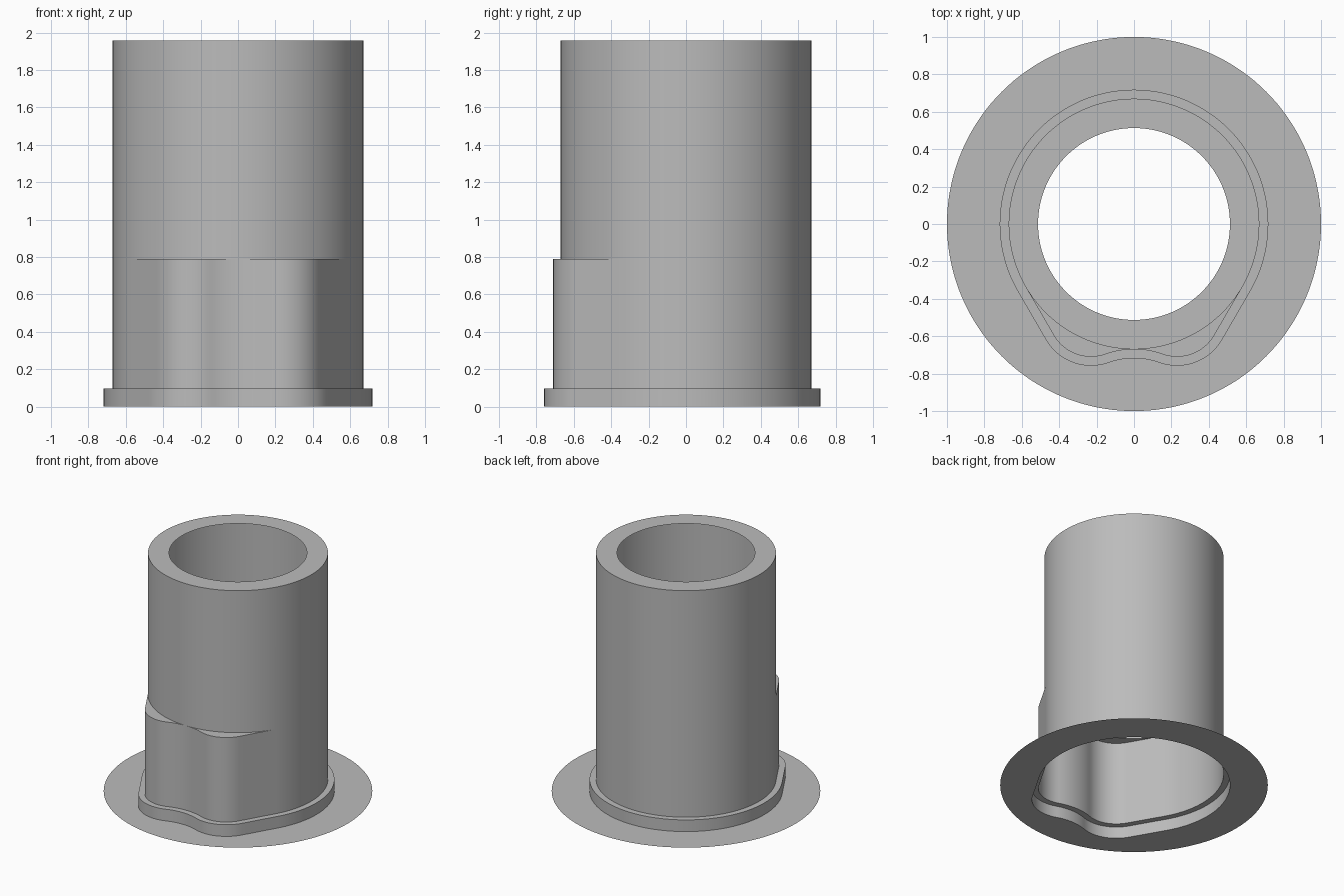
import bpy, bmesh
from math import sin, cos, radians, hypot
from mathutils import Vector

cube = bpy.data.objects.get("Cube")
if cube:
    bpy.data.objects.remove(cube)

grey = bpy.data.materials.new("plain grey")
grey.use_nodes = True
colour = (0.5, 0.5, 0.5, 1)
grey.diffuse_color = colour
grey.node_tree.nodes["Principled BSDF"].inputs["Base Color"].default_value = colour

TUBE, LOBE, DIP = 0.67, 0.23, 0.451


def arc(cx, cy, r, a0, a1, n):
    return [Vector((cx + r * cos(radians(a0 + (a1 - a0) * i / n)),
                    cy + r * sin(radians(a0 + (a1 - a0) * i / n)))) for i in range(n + 1)]


def outline(offset):
    """Round back, straight flanks and two soft lobes with a dip between them."""
    back = arc(0, 0, TUBE + offset, 90, -30, 48)
    lobe = arc(LOBE, -0.48, LOBE + offset, -30, -109.8, 16)
    dip = arc(0, -0.67 - DIP, DIP - offset, 70.2, 90, 8)
    flank = [back[-1].lerp(lobe[0], i / 10) for i in range(1, 10)]
    half = back + flank + lobe + dip[1:]
    mirrored = [Vector((-p.x, p.y)) for p in reversed(half[1:-1])]
    return half + mirrored


def circle(r):
    """Circle whose points line up radially with the lobed outline."""
    return [p.normalized() * r for p in outline(0)]


# Single sheet, listed from the rim of the base upward
levels = [
    (circle(1.0), 0),             # base disc edge
    (outline(0.048), 0),          # foot of the lip
    (outline(0.048), 0.096),      # top of the lip
    (outline(0), 0.096),          # foot of the lobed wall
    (outline(0), 0.79),           # shoulder of the lobes
    (circle(TUBE), 0.79),         # round tube
    (circle(TUBE), 1.957),
    (circle(0.513), 1.957),       # mouth
]

bm = bmesh.new()
rings = [[bm.verts.new((p.x, p.y, z)) for p in pts] for pts, z in levels]
for low, high in zip(rings, rings[1:]):
    n = len(low)
    for i in range(n):
        j = (i + 1) % n
        bm.faces.new((low[j], low[i], high[i], high[j]))
bmesh.ops.remove_doubles(bm, verts=bm.verts, dist=0.0004)
bmesh.ops.recalc_face_normals(bm, faces=bm.faces)
# Outward side of the base disc faces up
bm.faces.ensure_lookup_table()
base = min(bm.faces, key=lambda f: f.calc_center_median().z)
if base.normal.z < 0:
    bmesh.ops.reverse_faces(bm, faces=bm.faces)

mesh = bpy.data.meshes.new("flanged_sleeve")
bm.to_mesh(mesh)
bm.free()
mesh.materials.append(grey)
sleeve = bpy.data.objects.new("flanged_sleeve", mesh)
bpy.context.collection.objects.link(sleeve)
bpy.context.view_layer.objects.active = sleeve
sleeve.select_set(True)
bpy.ops.object.shade_smooth_by_angle(angle=radians(30))
